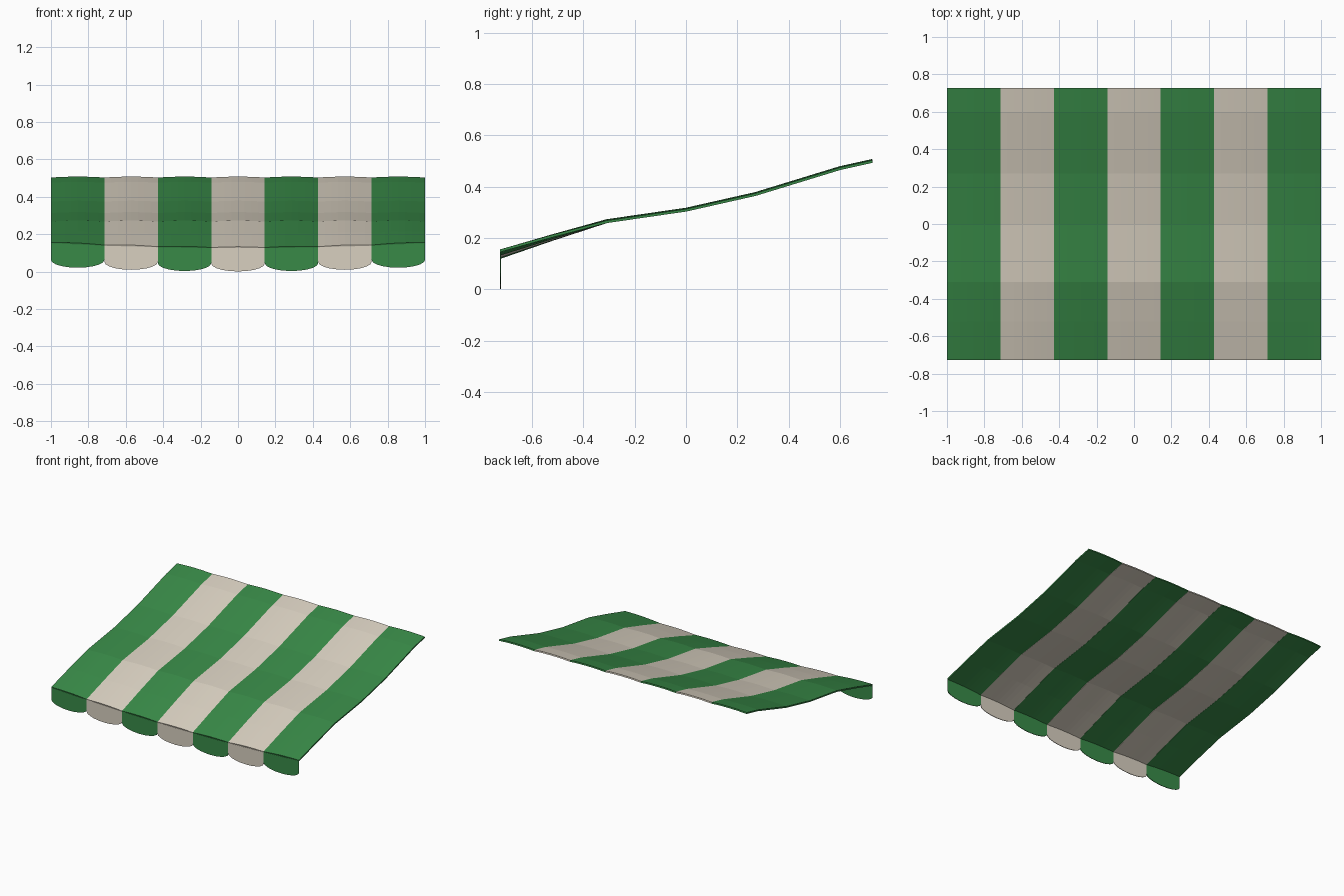
import bpy
import math

if "Cube" in bpy.data.objects:
    bpy.data.objects.remove(bpy.data.objects["Cube"])

STRIPES = 7
WIDTH = 2.0 / STRIPES
SEG = 8            # divisions across each stripe
THICK = 0.010
FRONT = -0.726

# Slope profile from front edge to back edge: (y, top z)
PROFILE = [(FRONT, 0.155), (-0.52, 0.213), (-0.31, 0.268), (0.0, 0.313),
           (0.27, 0.374), (0.60, 0.475), (0.726, 0.503)]


def material(name, rgb):
    m = bpy.data.materials.new(name)
    m.diffuse_color = (*rgb, 1.0)
    m.use_nodes = True
    m.node_tree.nodes["Principled BSDF"].inputs["Base Color"].default_value = m.diffuse_color
    return m


green = material("awning green", (0.040, 0.255, 0.064))
cream = material("awning cream", (0.69, 0.63, 0.53))


def sag(x):
    """Droop of the front edge, deepest at the middle."""
    return 0.027 * (1 - x * x)


def sheet(name, rows, thickness, mat):
    """Grid of points thickened to a closed cloth panel."""
    n = len(rows[0])
    verts = [p for row in rows for p in row]
    faces = [(j * n + i, j * n + i + 1, (j + 1) * n + i + 1, (j + 1) * n + i)
             for j in range(len(rows) - 1) for i in range(n - 1)]
    mesh = bpy.data.meshes.new(name)
    mesh.from_pydata(verts, [], faces)
    mesh.materials.append(mat)
    obj = bpy.data.objects.new(name, mesh)
    bpy.context.collection.objects.link(obj)
    solid = obj.modifiers.new("cloth thickness", 'SOLIDIFY')
    solid.thickness = thickness
    solid.offset = -1
    return obj


for s in range(STRIPES):
    mat = green if s % 2 == 0 else cream
    ts = [i / SEG for i in range(SEG + 1)]
    xs = [-1 + (s + t) * WIDTH for t in ts]

    # Sloping canopy stripe with a slight billow
    rows = []
    for y, z in PROFILE:
        droop = max(0.0, (-0.31 - y) / (-0.31 - FRONT))
        rows.append([(x, y, z + 0.005 * math.sin(math.pi * t) - droop * sag(x))
                     for x, t in zip(xs, ts)])
    sheet(f"canopy_stripe_{s + 1}", rows, THICK, mat)

    # Hanging scalloped flap, following the droop of its stripe
    mid_drop = sag(-1 + (s + 0.5) * WIDTH)
    ts = [0.5 - 0.5 * math.cos(math.pi * i / 10) for i in range(11)]
    xs = [-1 + (s + t) * WIDTH for t in ts]
    bottom = [(x, FRONT, 0.028 - mid_drop
               + 0.042 * (1 - math.sqrt(max(0.0, 1 - (2 * t - 1) ** 2))))
              for x, t in zip(xs, ts)]
    top = [(x, FRONT, 0.152 - sag(x)) for x in xs]
    sheet(f"valance_flap_{s + 1}", [bottom, top], 0.004, mat)
